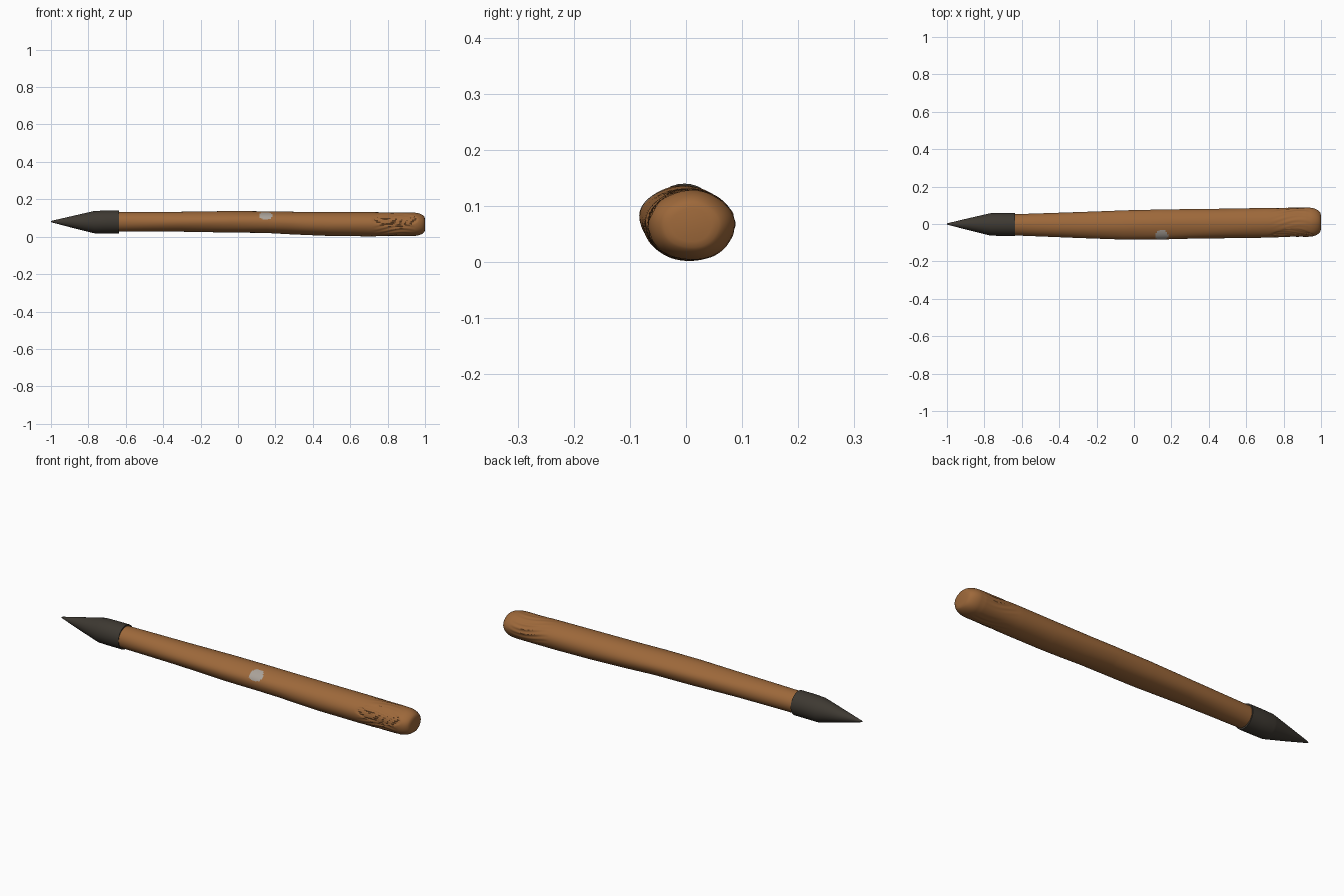
import bpy, bmesh, math
from math import sin, cos, pi, sqrt, exp

if "Cube" in bpy.data.objects:
    bpy.data.objects.remove(bpy.data.objects["Cube"])


def material(name, color):
    m = bpy.data.materials.new(name)
    m.diffuse_color = (*color, 1)
    m.use_nodes = True
    m.node_tree.nodes["Principled BSDF"].inputs["Base Color"].default_value = m.diffuse_color
    return m


wood = material("brown wood", (0.34, 0.14, 0.043))
iron = material("dark iron", (0.048, 0.041, 0.032))
pale = material("pale grey", (0.40, 0.36, 0.32))


def loft(name, rings, mats, paint=None):
    """Skin a list of closed rings, cap both ends, and colour faces by rule."""
    bm = bmesh.new()
    loops = [[bm.verts.new(p) for p in r] for r in rings]
    n = len(loops[0])
    for a, b in zip(loops, loops[1:]):
        for i in range(n):
            j = (i + 1) % n
            bm.faces.new((a[i], a[j], b[j], b[i]))
    bm.faces.new(loops[0][::-1])
    bm.faces.new(loops[-1])
    bmesh.ops.recalc_face_normals(bm, faces=bm.faces[:])
    if paint:
        for f in bm.faces:
            f.material_index = paint(f.calc_center_median())
    me = bpy.data.meshes.new(name)
    bm.to_mesh(me)
    bm.free()
    ob = bpy.data.objects.new(name, me)
    bpy.context.collection.objects.link(ob)
    for m in mats:
        me.materials.append(m)
    bpy.ops.object.select_all(action='DESELECT')
    ob.select_set(True)
    bpy.context.view_layer.objects.active = ob
    bpy.ops.object.shade_smooth_by_angle(angle=math.radians(30))
    return ob


# Handle outline: x, y min, y max, z min, z max
KEYS = [(-0.66, -.061, .052, .026, .133), (-0.3, -.075, .065, .026, .134),
        (-0.05, -.084, .074, .021, .137), (0.15, -.084, .078, .019, .136),
        (0.3, -.080, .080, .011, .134), (0.5, -.077, .083, .003, .133),
        (0.7, -.074, .087, .001, .132), (0.92, -.071, .089, .002, .130),
        (1.0, -.064, .083, .006, .126)]


def outline(x):
    for a, b in zip(KEYS, KEYS[1:]):
        if x <= b[0]:
            t = (x - a[0]) / (b[0] - a[0])
            return [p + (q - p) * t for p, q in zip(a[1:], b[1:])]
    return KEYS[-1][1:]


def handle_ring(x, n=96):
    y0, y1, z0, z1 = outline(x)
    cy, cz, ry, rz = (y0 + y1) / 2, (z0 + z1) / 2, (y1 - y0) / 2, (z1 - z0) / 2
    u = min(1, max(0, (x - 0.945) / 0.055))
    end = 1 - 0.5 * (1 - sqrt(1 - u * u))          # rounded butt
    pts = []
    for i in range(n):
        a = 2 * pi * i / n
        c, s = cos(a), sin(a)
        k = 1 + 0.012 * sin(5 * a + 4 * x) * cos(3 * x) - 0.012
        # knobbly underside
        k -= 0.05 * exp(-((x - 0.27) / 0.08) ** 2) * max(0, -s) * max(0, -c)
        y, z = cy + ry * c * k * end, cz + rz * s * k * end
        # whittled grip: sunken oval at the front, grooves at back and below
        oval = ((x - 0.84) / 0.125) ** 2 + ((z - 0.09) / 0.034) ** 2
        if oval < 1 and c < 0:
            cut = 0.004 + 0.0012 * sin(z * 700 + 8 * sin(x * 14))
            y += cut * min(1, (1 - oval) * 6)
        elif 0.72 < x < 0.95:
            fade = sin(pi * (x - 0.72) / 0.23) * (1 - max(0, -c * s * 2))
            y -= c * 0.0022 * fade * (1 + sin(18 * a + 5 * sin(x * 16)))
            z -= s * 0.0012 * fade * (1 + sin(18 * a + 5 * sin(x * 16)))
        pts.append((x, y, z))
    return pts


def spot(p):
    # pale patch on the upper front
    r = (abs(p.x - 0.148) / 0.034) ** 3 + (abs(p.z - 0.112) / 0.0185) ** 3
    return 1 if r < 1 and p.y < 0 else 0


xs = [-0.66 + 1.58 * i / 200 for i in range(200)] + [0.92 + 0.08 * i / 24 for i in range(25)]
loft("wooden_handle", [handle_ring(x) for x in xs], [wood, pale], spot)

# Iron point: socket and tapering spike; x, radius, y centre, z centre
PROFILE = [(-1.0, .0025, 0, .081), (-0.995, .0045, 0, .081), (-0.88, .033, -.001, .079),
           (-0.775, .058, -.002, .078), (-0.765, .060, -.002, .078),
           (-0.70, .061, -.003, .079), (-0.635, .061, -.003, .079)]
rings = []
for x, r, cy, cz in PROFILE:
    rings.append([(x, cy + r * cos(2 * pi * i / 32), cz + r * sin(2 * pi * i / 32))
                  for i in range(32)])
loft("iron_point", rings, [iron])
